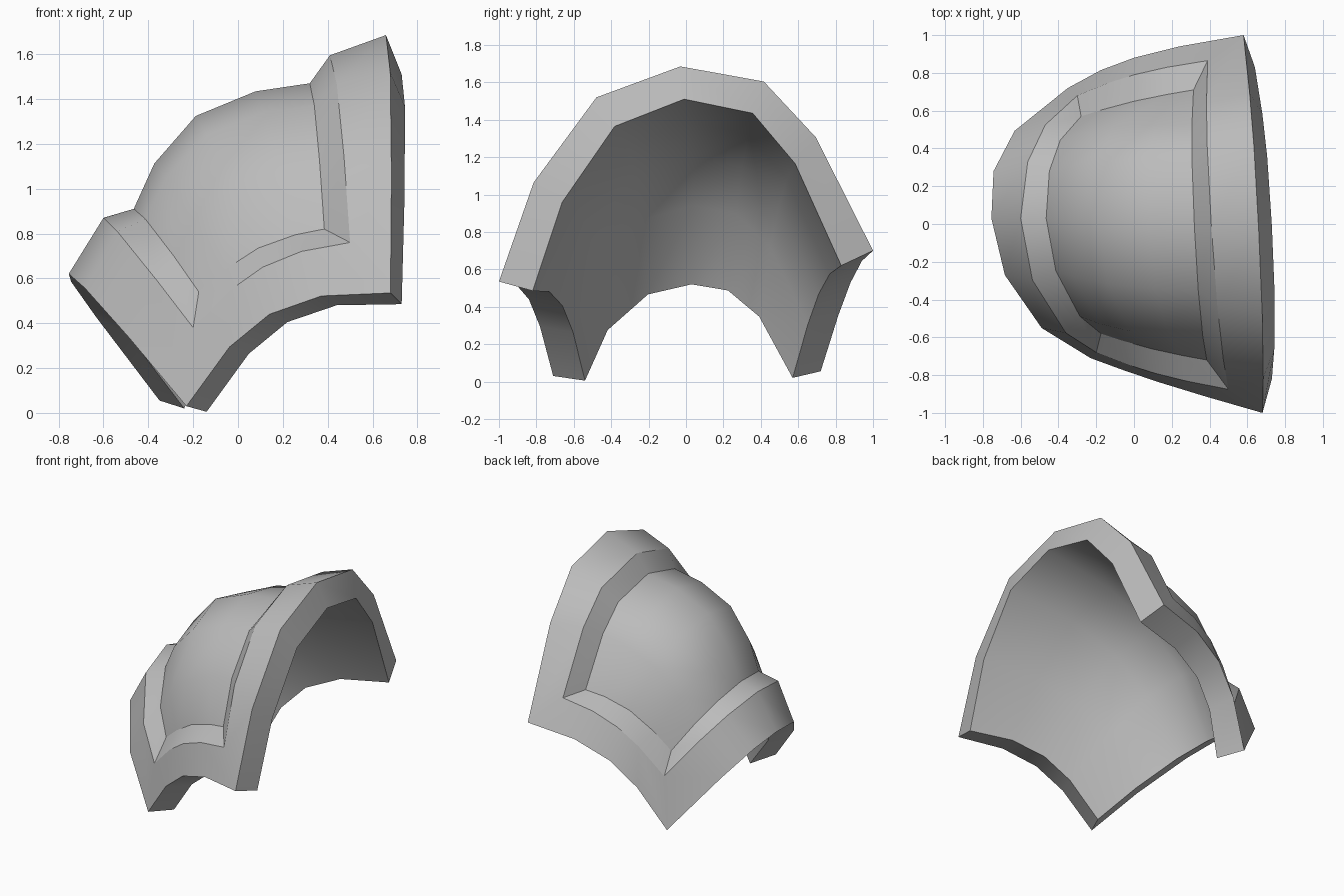
import bpy, bmesh
from mathutils import Vector

cube = bpy.data.objects.get("Cube")
if cube:
    bpy.data.objects.remove(cube, do_unlink=True)

# Station positions (-1..1) and arch height along each edge:
# left arch, right arch, front/back sides
RIM = (([-1, -.78, -.39, .03, .38, .68, 1], [0, .53, .90, 1, .93, .65, 0]),
       ([-1, -.81, -.47, -.02, .425, .70, 1], [0, .48, .88, 1, .89, .59, 0]),
       ([-1, -.58, -.19, .32, 1], [0, .77, 1, .77, 0]))
INSET_LEFT = ([-1, -.85, -.44, .04, .48, .77, 1], [0, .44, .89, 1, .83, .52, 0])
INSET_RIGHT = ([-1, -.82, -.49, -.02, .49, .74, 1], [0, .48, .87, 1, .86, .57, 0])
INSET = (INSET_LEFT, INSET_RIGHT, RIM[2])
PANEL = (INSET_LEFT, INSET_RIGHT, ([-1, -.70, -.19, .45, 1], [0, .63, 1, .63, 0]))
NU, NV = len(RIM[0][0]), len(RIM[2][0])


def rise(a, mid, b, t):
    """Offset of an edge's arch point from the straight line a-b."""
    return mid - a.lerp(b, (t + 1) / 2)


def mix(a, b, f):
    return a + (b - a) * f


def arched_patch(shape, corners, mids, bulge=(0, 0, 0)):
    """Grid of points filling four arched edges; bulge swells the middle."""
    left_arch, right_arch, side = shape
    fl, fr, bl, br = map(Vector, corners)
    left, right, front, back = map(Vector, mids)
    tv = side[0][NV // 2]
    hl = rise(fl, left, bl, left_arch[0][NU // 2])
    hr = rise(fr, right, br, right_arch[0][NU // 2])
    hf, hb = rise(fl, front, fr, tv), rise(bl, back, br, tv)
    grid = []
    for sl, wl, sr, wr in zip(*left_arch, *right_arch):
        row = []
        for t, wv in zip(*side):
            v = (t + 1) / 2
            s, wu = mix(sl, sr, v), mix(wl, wr, v)
            u = (s + 1) / 2
            flat = fl.lerp(fr, v).lerp(bl.lerp(br, v), u)
            swell = Vector((bulge[0], bulge[1] * s, bulge[2]))
            row.append(flat + wu * hl.lerp(hr, v) + wv * hf.lerp(hb, u)
                       + wu * wv * swell)
        grid.append(row)
    return grid


def border(grid):
    """Outline of a grid, walked once around."""
    return (grid[0][:-1] + [r[-1] for r in grid[:-1]]
            + grid[-1][:0:-1] + [r[0] for r in grid[:0:-1]])


# Corners: front left, front right, back left, back right
# Mids: left, right, front, back
outer_rim = arched_patch(
    RIM,
    [(-.23, -.71, .03), (.68, -1, .535), (-.35, .72, .055), (.58, 1, .70)],
    [(-.755, .03, .62), (.66, -.03, 1.685), (.14, -.84, .44), (0, .88, .53)])
border_edge = arched_patch(
    INSET,
    [(-.20, -.68, .38), (.50, -.875, .76), (-.30, .68, .42), (.39, .865, .88)],
    [(-.60, .03, .87), (.41, -.02, 1.595), (.11, -.79, .65), (0, .79, .74)])
panel = arched_patch(
    PANEL,
    [(-.175, -.58, .54), (.385, -.72, .82), (-.28, .57, .56), (.315, .71, .90)],
    [(-.465, .03, .91), (.32, -.02, 1.47), (.09, -.66, .735), (0, .65, .81)],
    bulge=(-.08, .04, .09))
lining = arched_patch(
    RIM,
    [(-.14, -.54, .005), (.73, -.82, .485), (-.24, .57, .02), (.64, .83, .62)],
    [(-.60, .03, .52), (.73, -.01, 1.51), (.22, -.66, .405), (.05, .71, .47)],
    bulge=(-.05, 0, .07))

bm = bmesh.new()


def add_grid(grid):
    return [[bm.verts.new(p) for p in row] for row in grid]


def fill(verts):
    for i in range(NU - 1):
        for j in range(NV - 1):
            bm.faces.new((verts[i][j], verts[i][j + 1],
                          verts[i + 1][j + 1], verts[i + 1][j]))


def bridge(a, b):
    for i in range(len(a)):
        k = (i + 1) % len(a)
        bm.faces.new((a[i], a[k], b[k], b[i]))


# Domed panel and inner lining
panel_verts, lining_verts = add_grid(panel), add_grid(lining)
fill(panel_verts)
fill(lining_verts)

# Sloped step, raised border and rim thickness
loops = [border(panel_verts),
         [bm.verts.new(p) for p in border(border_edge)],
         [bm.verts.new(p) for p in border(outer_rim)],
         border(lining_verts)]
for a, b in zip(loops, loops[1:]):
    bridge(a, b)
bmesh.ops.recalc_face_normals(bm, faces=bm.faces)

# Smooth surfaces with crisp creases along each outline and rim corner
for face in bm.faces:
    face.smooth = True
for loop in loops:
    for a, b in zip(loop, loop[1:] + loop[:1]):
        bm.edges.get((a, b)).smooth = False
for k in (0, NV - 1, NV + NU - 2, 2 * NV + NU - 3):
    bm.edges.get((loops[2][k], loops[3][k])).smooth = False
    bm.edges.get((loops[0][k], loops[1][k])).smooth = False

mesh = bpy.data.meshes.new("shoulder_guard")
bm.to_mesh(mesh)
bm.free()
guard = bpy.data.objects.new("shoulder_guard", mesh)
bpy.context.collection.objects.link(guard)

# Plain grey finish
grey = bpy.data.materials.new("plain_grey")
grey.use_nodes = True
colour = (.5, .5, .5, 1)
grey.diffuse_color = colour
grey.node_tree.nodes["Principled BSDF"].inputs["Base Color"].default_value = colour
mesh.materials.append(grey)
